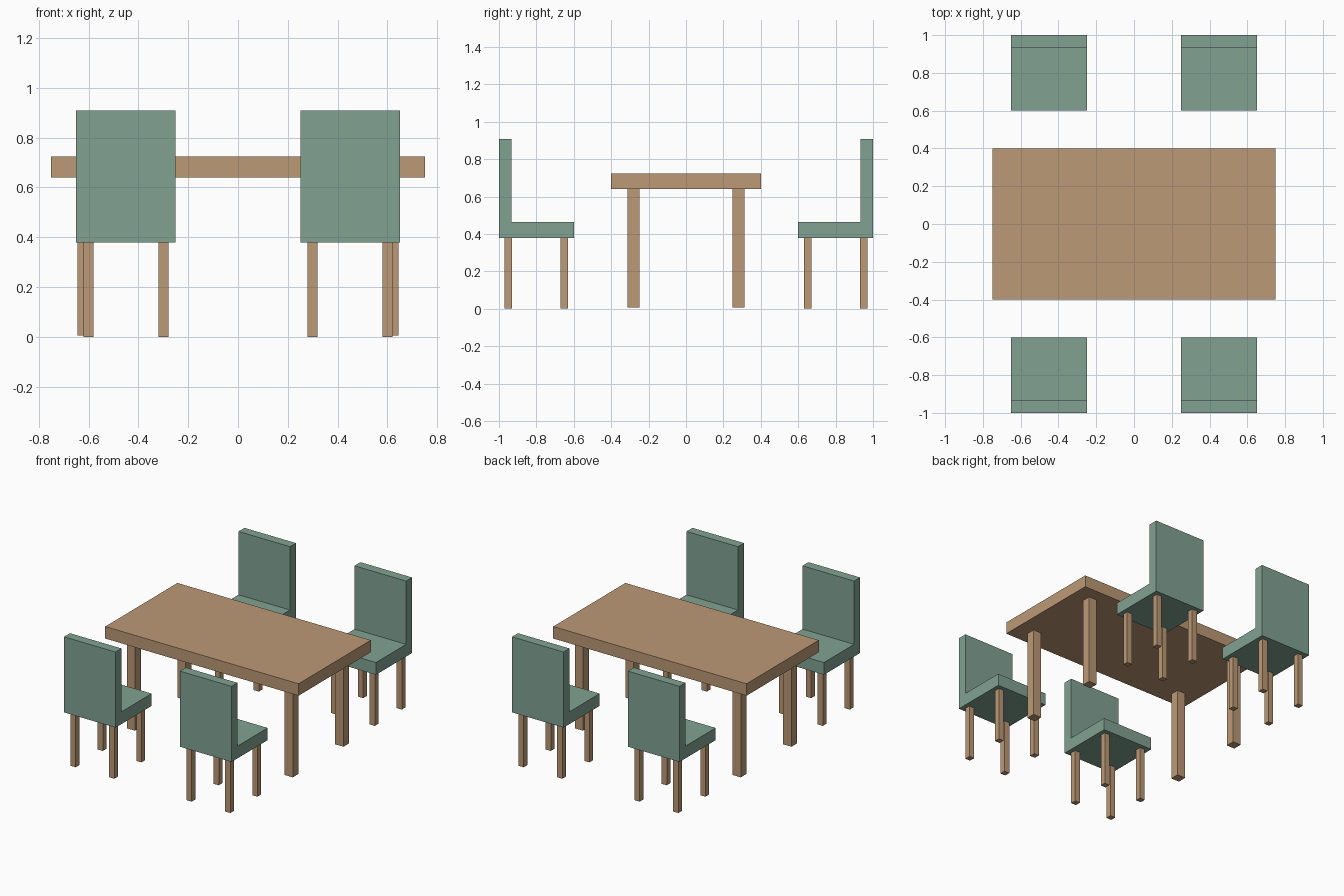
import bpy
import bmesh

if "Cube" in bpy.data.objects:
    bpy.data.objects.remove(bpy.data.objects["Cube"])


def material(name, color):
    mat = bpy.data.materials.new(name)
    mat.diffuse_color = color
    mat.use_nodes = True
    mat.node_tree.nodes["Principled BSDF"].inputs["Base Color"].default_value = mat.diffuse_color
    return mat


wood = material("wood", (0.50, 0.32, 0.18, 1))
green = material("green_paint", (0.22, 0.36, 0.29, 1))


def finish(name, bm, mat):
    bmesh.ops.recalc_face_normals(bm, faces=bm.faces)
    mesh = bpy.data.meshes.new(name)
    bm.to_mesh(mesh)
    bm.free()
    mesh.materials.append(mat)
    obj = bpy.data.objects.new(name, mesh)
    bpy.context.collection.objects.link(obj)
    return obj


def box(name, center, size, mat):
    bm = bmesh.new()
    bmesh.ops.create_cube(bm, size=1)
    bmesh.ops.scale(bm, vec=size, verts=bm.verts)
    bmesh.ops.translate(bm, vec=center, verts=bm.verts)
    return finish(name, bm, mat)


def leg(name, x, y, width, bottom, top):
    return box(name, (x, y, (bottom + top) / 2), (width, width, top - bottom), wood)


SEAT_BOTTOM, SEAT_TOP, BACK_TOP = 0.378, 0.464, 0.908
TOP_BOTTOM, TOP_TOP = 0.64, 0.724


def chair(x, side):
    where = ("front" if side < 0 else "back") + ("_left" if x < 0 else "_right")
    # Seat and backrest: one L-shaped profile extruded across the width
    profile = [(0.6, SEAT_BOTTOM), (1.0, SEAT_BOTTOM), (1.0, BACK_TOP),
               (0.934, BACK_TOP), (0.934, SEAT_TOP), (0.6, SEAT_TOP)]
    bm = bmesh.new()
    face = bm.faces.new([bm.verts.new((x - 0.2, side * y, z)) for y, z in profile])
    ext = bmesh.ops.extrude_face_region(bm, geom=[face])
    moved = [v for v in ext["geom"] if isinstance(v, bmesh.types.BMVert)]
    bmesh.ops.translate(bm, vec=(0.4, 0, 0), verts=moved)
    finish(f"chair_seat_and_back_{where}", bm, green)
    # Four chair legs
    for dx in (-0.15, 0.15):
        for y in (0.65, 0.95):
            leg(f"chair_leg_{where}", x + dx, side * y, 0.04, 0, SEAT_BOTTOM)


# Table top
box("table_top", (0, 0, (TOP_BOTTOM + TOP_TOP) / 2), (1.5, 0.8, TOP_TOP - TOP_BOTTOM), wood)

# Table legs and chairs, one of each per quadrant
for sx in (-1, 1):
    for sy in (-1, 1):
        leg("table_leg", sx * 0.612, sy * 0.281, 0.064, 0.006, TOP_BOTTOM)
        chair(sx * 0.45, sy)
